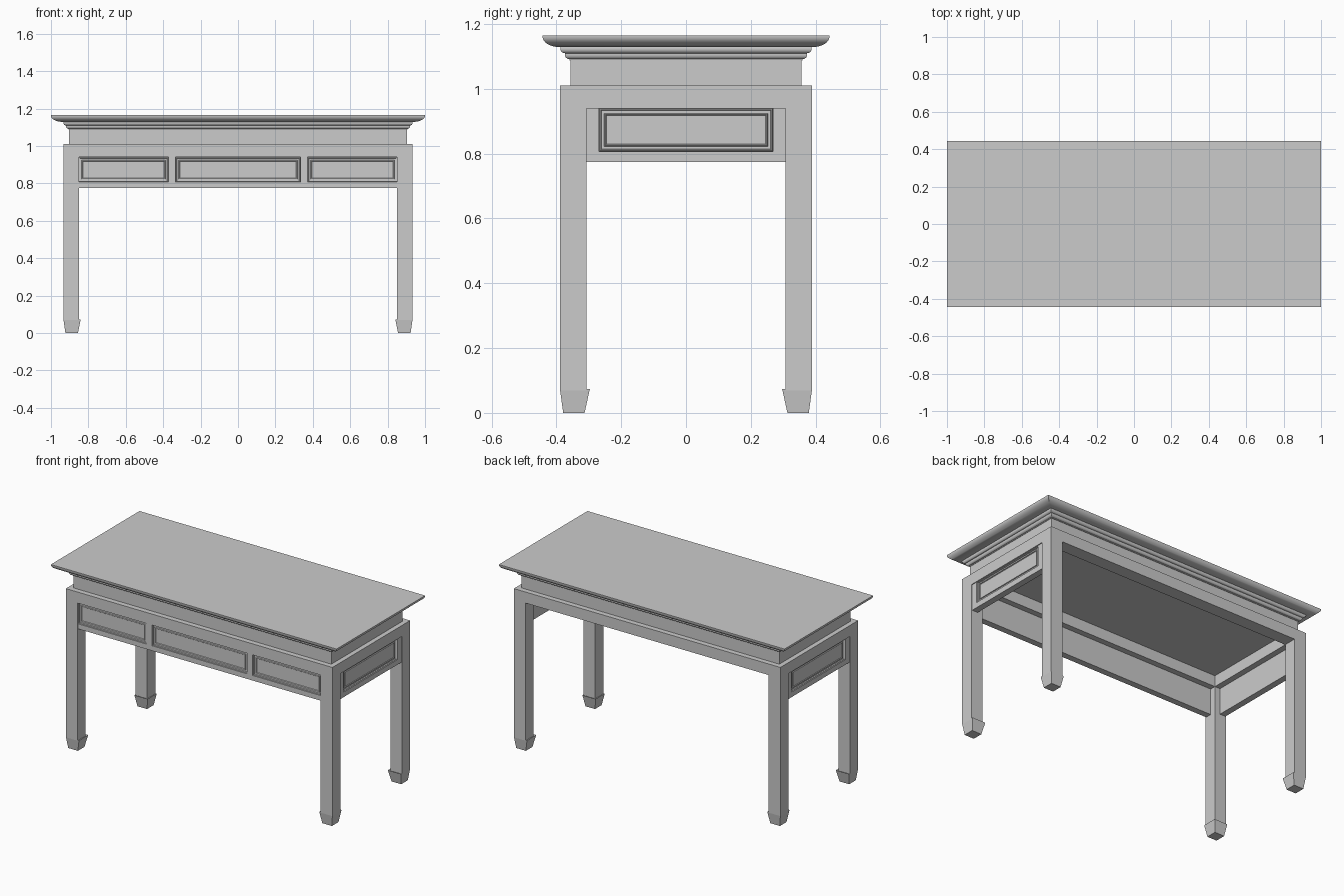
import bpy, bmesh, math

if "Cube" in bpy.data.objects:
    bpy.data.objects.remove(bpy.data.objects["Cube"])

LX, LY = 0.933, 0.389        # outer faces of the legs
W = 0.082                    # leg thickness
RAIL_TOP, RAIL_LOW, LOW = 1.01, 0.94, 0.775


def finish(name, bm, turn=0.0):
    bmesh.ops.recalc_face_normals(bm, faces=bm.faces)
    me = bpy.data.meshes.new(name)
    bm.to_mesh(me)
    bm.free()
    ob = bpy.data.objects.new(name, me)
    ob.rotation_euler.z = turn
    bpy.context.collection.objects.link(ob)
    return ob


def loft(name, rings, turn=0.0):
    """Skin a stack of four-cornered rings and cap both ends."""
    bm = bmesh.new()
    vs = [[bm.verts.new(p) for p in ring] for ring in rings]
    for a, b in zip(vs, vs[1:]):
        for i in range(4):
            j = (i + 1) % 4
            bm.faces.new((a[i], a[j], b[j], b[i]))
    bm.faces.new(vs[0])
    bm.faces.new(vs[-1])
    return finish(name, bm, turn)


def rect(x0, x1, y0, y1, z):
    return [(x0, y0, z), (x1, y0, z), (x1, y1, z), (x0, y1, z)]


def box(name, x, y, z, turn=0.0):
    return loft(name, [rect(*x, *y, z[0]), rect(*x, *y, z[1])], turn)


def mirror(ob, x, y):
    m = ob.modifiers.new("mirror", 'MIRROR')
    m.use_axis = (x, y, False)


def panel(name, x, y, z, turn):
    """Drawer face: block whose outer (-y) face gets a bead, a flat and a sunk field."""
    ob = box(name, x, y, z)
    bm = bmesh.new()
    bm.from_mesh(ob.data)
    bm.normal_update()
    front = [f for f in bm.faces if f.normal.y < -0.9]
    for thick, depth in ((0.003, 0.006), (0.004, 0), (0.003, -0.006),
                         (0.012, 0), (0.003, 0.005), (0.003, 0), (0.004, -0.004)):
        bmesh.ops.inset_individual(bm, faces=front, thickness=thick, depth=depth)
    bm.to_mesh(ob.data)
    bm.free()
    ob.rotation_euler.z = turn


def frieze(name, half, dist, stiles, panels, turn):
    """Frieze below a top rail, outside towards local -y."""
    face, field, back = -dist + 0.005, -dist + 0.015, -dist + 0.045
    box(name + "_bottom_rail", (-half, half), (face, back), (LOW, 0.807), turn)
    for i, s in enumerate(stiles):
        box(f"{name}_stile_{i + 1}", s, (face, back), (0.807, RAIL_LOW), turn)
    for i, p in enumerate(panels):
        panel(f"{name}_drawer_{i + 1}", p, (field, back), (0.807, RAIL_LOW), turn)


# table top with rounded under-edge and stepped moulding: (half x, half y, z)
prof = [(1.0, 0.443, 1.165)]
for i in range(9):
    a = math.radians(90 * i / 8)
    prof.append((0.937 + 0.063 * math.cos(a), 0.391 + 0.052 * math.cos(a),
                 1.162 - 0.033 * math.sin(a)))
low = [(0.387, 1.129), (0.388, 1.124)]
for i in range(1, 6):
    a = math.radians(18 * i)
    low.append((0.374 + 0.014 * math.cos(a), 1.124 - 0.014 * math.sin(a)))
low += [(0.374, 1.106)]
for i in range(1, 6):
    a = math.radians(18 * i)
    low.append((0.360 + 0.014 * math.cos(a), 1.106 - 0.014 * math.sin(a)))
low += [(0.360, 1.088)]
prof += [(h + 0.546, h, z) for h, z in low]
top = loft("table_top", [rect(-x, x, -y, y, z) for x, y, z in prof])
bpy.context.view_layer.objects.active = top
top.select_set(True)
bpy.ops.object.shade_smooth_by_angle(angle=math.radians(30))

# waist under the top
box("waist", (-0.903, 0.903), (-0.356, 0.356), (RAIL_TOP, 1.088))

# legs with hoof feet and mitred tops
ix, iy = LX - W, LY - W
mitre = [(ix, iy, RAIL_LOW), (LX, iy, RAIL_TOP), (LX, LY, RAIL_TOP), (ix, LY, RAIL_LOW)]
legs = loft("legs", [
    rect(ix + 0.005, LX - 0.010, iy + 0.006, LY - 0.010, 0),
    rect(ix - 0.010, LX, iy - 0.010, LY, 0.073),
    rect(ix, LX, iy, LY, 0.069),
    mitre])
mirror(legs, True, True)

# long rails, mitred into the legs
long_rail = loft("long_rails", [
    [(-ix, iy, RAIL_LOW), (ix, iy, RAIL_LOW), (ix, LY, RAIL_LOW), (-ix, LY, RAIL_LOW)],
    [(-LX, iy, RAIL_TOP), (LX, iy, RAIL_TOP), (LX, LY, RAIL_TOP), (-LX, LY, RAIL_TOP)]])
mirror(long_rail, False, True)

# side rails
side_rail = box("side_rails", (ix, LX), (-iy, iy), (RAIL_LOW, RAIL_TOP))
mirror(side_rail, True, False)

# front frieze with three drawers; the back stays open
frieze("front", ix, LY, [(-0.372, -0.333), (0.333, 0.372)],
       [(-ix, -0.372), (-0.333, 0.333), (0.372, ix)], 0)

# side friezes with one panel each
for name, turn in (("right_side", math.pi / 2), ("left_side", -math.pi / 2)):
    frieze(name, iy, LX, [(-iy, -0.268), (0.268, iy)], [(-0.268, 0.268)], turn)
